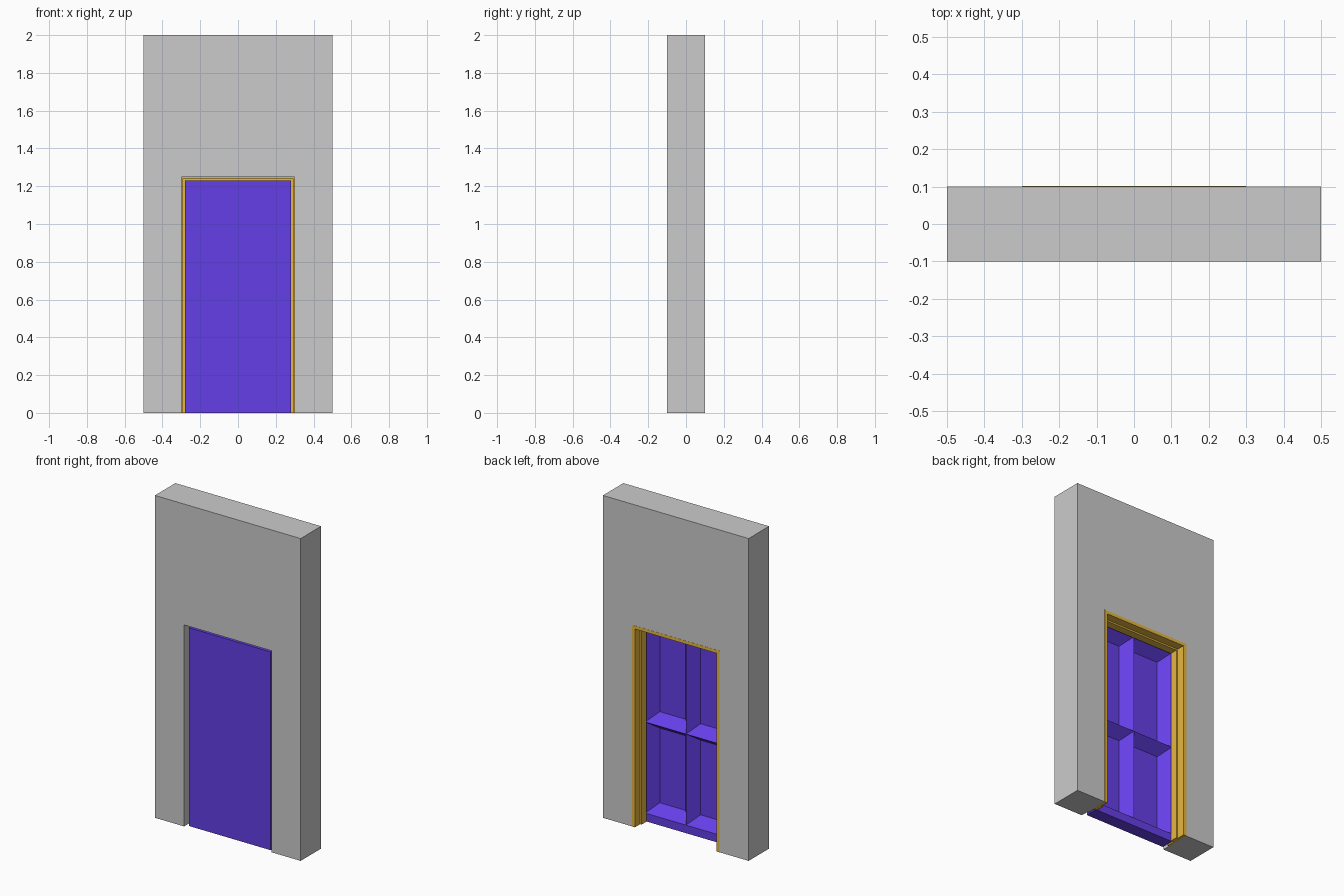
import bpy, bmesh
from mathutils import Vector

if "Cube" in bpy.data.objects:
    bpy.data.objects.remove(bpy.data.objects["Cube"])


def make_object(name, bm, color=None):
    bmesh.ops.recalc_face_normals(bm, faces=bm.faces)
    mesh = bpy.data.meshes.new(name)
    bm.to_mesh(mesh)
    bm.free()
    obj = bpy.data.objects.new(name, mesh)
    bpy.context.collection.objects.link(obj)
    if color:
        mat = bpy.data.materials.new(name + "_paint")
        mat.diffuse_color = color
        mat.use_nodes = True
        mat.node_tree.nodes["Principled BSDF"].inputs["Base Color"].default_value = mat.diffuse_color
        mesh.materials.append(mat)
    return obj


def arch(name, profile, color=None):
    """Sweep a (half width, top, y) profile up one side, across and down the other."""
    bm = bmesh.new()
    rings = []
    for side, up in ((-1, 0), (-1, 1), (1, 1), (1, 0)):
        rings.append([bm.verts.new((side * w, y, up * t)) for w, t, y in profile])
    n = len(profile)
    for a, b in zip(rings, rings[1:]):
        for i in range(n):
            j = (i + 1) % n
            bm.faces.new((a[i], a[j], b[j], b[i]))
    bm.faces.new(rings[0])
    bm.faces.new(rings[-1])
    return make_object(name, bm, color)


# Wall with doorway
W, H = 0.3, 1.25
arch("wall", [(0.5, 2, -0.1), (0.5, 2, 0.1), (W, H, 0.1), (W, H, -0.1)])

# Stepped door frame: (inset from doorway, y)
section = [(0, -0.05), (0.01, -0.05), (0.01, 0.001), (0.03, 0.001),
           (0.03, 0.05), (0.02, 0.05), (0.02, 0.101), (0, 0.101)]
arch("door_frame", [(W - i, H - i, y) for i, y in section], (0.8, 0.48, 0.05, 1))

# Door slab with four deep bevelled panels on the back
bm = bmesh.new()
bmesh.ops.create_cube(bm, size=1)
for v in bm.verts:
    v.co = Vector((v.co.x * 0.56, v.co.y * 0.08 - 0.04, (v.co.z + 0.5) * 1.23))
for co, no in (((0, 0, 0), (1, 0, 0)), ((0, 0, 0.05), (0, 0, 1)), ((0, 0, 0.615), (0, 0, 1))):
    bmesh.ops.bisect_plane(bm, geom=bm.verts[:] + bm.edges[:] + bm.faces[:],
                           plane_co=co, plane_no=no)
bm.normal_update()
panels = [f for f in bm.faces if f.normal.y > 0.9 and f.calc_center_median().z > 0.05]
bmesh.ops.inset_individual(bm, faces=panels, thickness=0.072, depth=-0.07)
make_object("door", bm, (0.13, 0.05, 0.8, 1))
